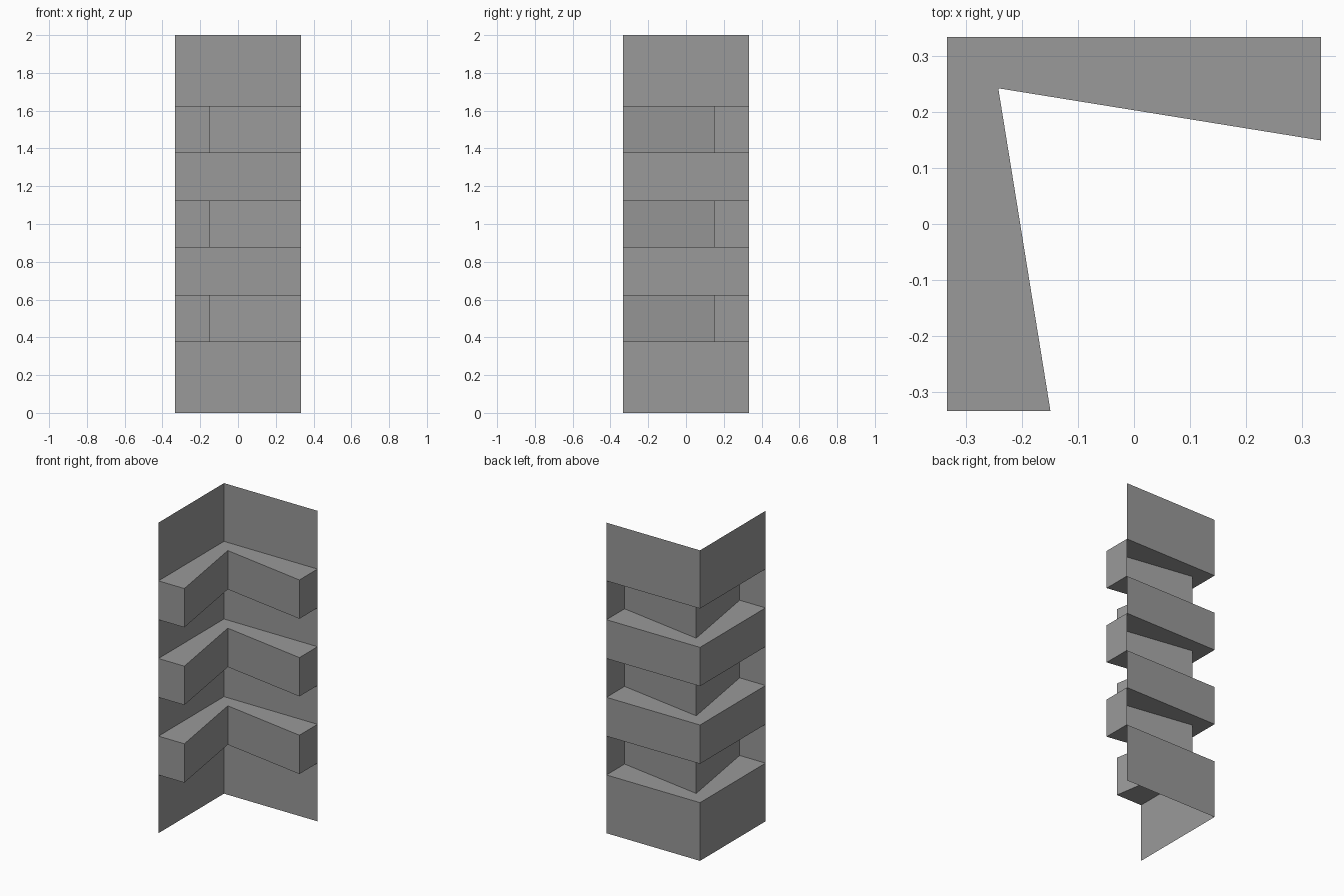
import bpy, bmesh

if "Cube" in bpy.data.objects:
    bpy.data.objects.remove(bpy.data.objects["Cube"])

H = 1 / 3                       # half width of the sheet corner
WALL = [(-H, -H), (-H, H), (H, H)]
FOLD = [(-H, -H), (-0.149, -H), (-0.242, 0.242), (H, 0.149), (H, H)]
LEVELS = [0, 0.375, 0.625, 0.875, 1.125, 1.375, 1.625, 2]

# dark grey sheet
DARK = bpy.data.materials.new("dark_grey")
DARK.diffuse_color = (0.32, 0.32, 0.32, 1)
DARK.use_nodes = True
DARK.node_tree.nodes["Principled BSDF"].inputs["Base Color"].default_value = DARK.diffuse_color


def strip(bm, profile, z0, z1):
    """Vertical sheet following an open profile."""
    low = [bm.verts.new((x, y, z0)) for x, y in profile]
    high = [bm.verts.new((x, y, z1)) for x, y in profile]
    for i in range(len(profile) - 1):
        bm.faces.new((low[i], high[i], high[i + 1], low[i + 1]))


def shelf(bm, z, up):
    """Horizontal L-shaped sheet joining the wall to the fold."""
    a, p, q, r, c = FOLD
    for quad in ((a, p, q, WALL[1]), (WALL[1], q, r, c)):
        pts = quad if up else quad[::-1]
        bm.faces.new([bm.verts.new((x, y, z)) for x, y in pts])


def finish(bm, name):
    bmesh.ops.remove_doubles(bm, verts=bm.verts, dist=1e-5)
    mesh = bpy.data.meshes.new(name)
    bm.to_mesh(mesh)
    bm.free()
    mesh.materials.append(DARK)
    bpy.context.collection.objects.link(bpy.data.objects.new(name, mesh))


for i, (z0, z1) in enumerate(zip(LEVELS, LEVELS[1:])):
    bm = bmesh.new()
    if i % 2:
        # band pushed inwards, open at the back
        strip(bm, FOLD[::-1], z0, z1)
        shelf(bm, z0, False)
        shelf(bm, z1, True)
        finish(bm, f"folded_band_{i // 2 + 1}")
    else:
        # plain corner wall panel
        strip(bm, WALL[::-1], z0, z1)
        finish(bm, f"corner_panel_{i // 2 + 1}")
